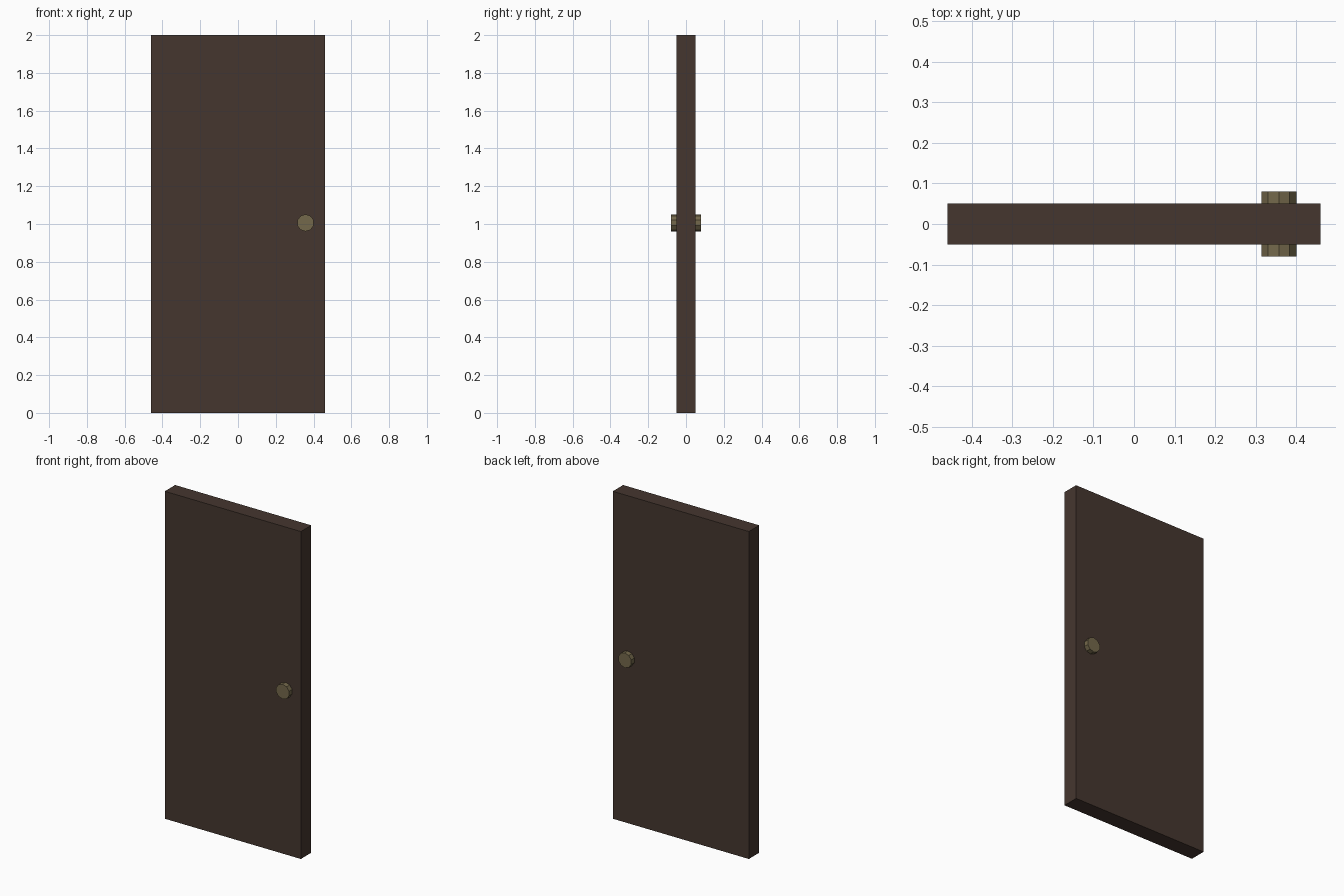
import bpy, bmesh, math
from mathutils import Matrix

if "Cube" in bpy.data.objects:
    bpy.data.objects.remove(bpy.data.objects["Cube"])


def material(name, rgb):
    m = bpy.data.materials.new(name)
    m.diffuse_color = (*rgb, 1)
    m.use_nodes = True
    m.node_tree.nodes["Principled BSDF"].inputs["Base Color"].default_value = m.diffuse_color
    return m


def add_object(name, bm, mat):
    me = bpy.data.meshes.new(name)
    bm.to_mesh(me)
    bm.free()
    me.materials.append(mat)
    ob = bpy.data.objects.new(name, me)
    bpy.context.collection.objects.link(ob)
    return ob


wood = material("dark brown wood", (0.060, 0.037, 0.028))
brass = material("dull brass", (0.175, 0.140, 0.070))

# Door slab
bm = bmesh.new()
bmesh.ops.create_cube(bm, size=1, matrix=Matrix.Translation((0, 0, 1)) @ Matrix.Diagonal((0.92, 0.10, 2.0, 1)))
add_object("door_slab", bm, wood)

# Low-poly knob on each face
for name, side in (("front_knob", -1), ("back_knob", 1)):
    bm = bmesh.new()
    place = Matrix.Translation((0.3575, side * 0.06, 1.006)) @ Matrix.Rotation(math.pi / 2, 4, 'X')
    bmesh.ops.create_cone(bm, cap_ends=True, segments=10, radius1=0.0455, radius2=0.0455, depth=0.04, matrix=place)
    add_object(name, bm, brass)
